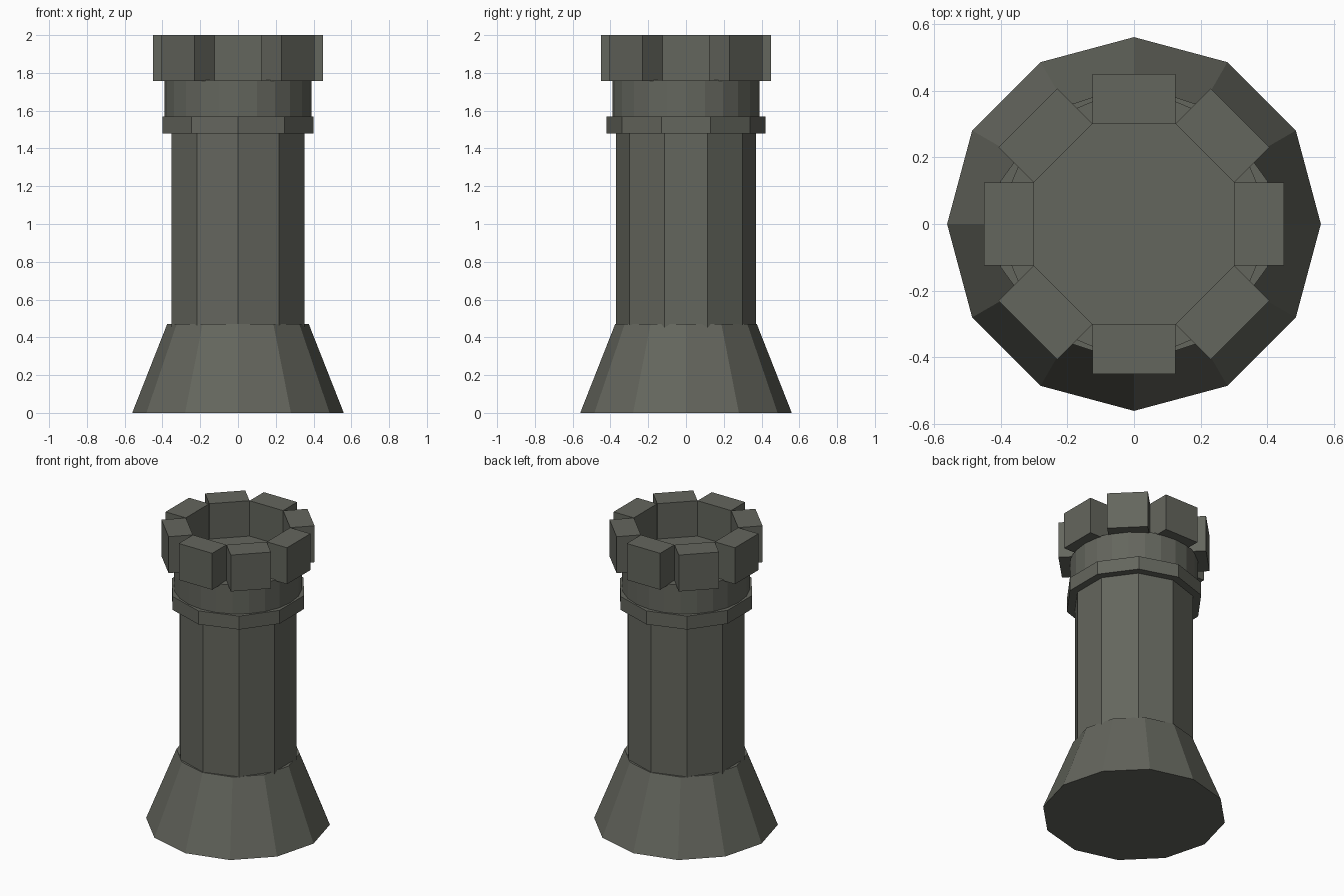
import bpy, math
from mathutils import Matrix, Vector

if "Cube" in bpy.data.objects:
    bpy.data.objects.remove(bpy.data.objects["Cube"])

stone = bpy.data.materials.new("dark stone")
stone.diffuse_color = (0.127, 0.132, 0.110, 1.0)
stone.use_nodes = True
stone.node_tree.nodes["Principled BSDF"].inputs["Base Color"].default_value = stone.diffuse_color


def drum(name, sides, r_bottom, r_top, z0, z1):
    """Flat-faced prism or cone with a corner pointing along +y."""
    bpy.ops.mesh.primitive_cone_add(vertices=sides, radius1=r_bottom, radius2=r_top,
                                    depth=z1 - z0, location=(0, 0, (z0 + z1) / 2))
    ob = bpy.context.object
    ob.name = name
    ob.data.materials.append(stone)
    return ob


# Flared foot, shaft, collar and neck
drum("flared_base", 12, 0.56, 0.375, 0.0, 0.47)
drum("shaft", 10, 0.37, 0.37, 0.40, 1.50)
drum("collar_ring", 10, 0.42, 0.42, 1.48, 1.57)
drum("neck", 24, 0.39, 0.39, 1.56, 1.763)

# Ring of eight battlement blocks, inner corners touching
INNER, OUTER, WIDTH = 0.30, 0.45, 0.248
for i in range(8):
    a = i * math.pi / 4
    r = (INNER + OUTER) / 2
    bpy.ops.mesh.primitive_cube_add(size=1, location=(r * math.cos(a), r * math.sin(a), 1.878),
                                    rotation=(0, 0, a))
    block = bpy.context.object
    block.name = f"battlement_{i + 1}"
    block.data.transform(Matrix.Diagonal(Vector((OUTER - INNER, WIDTH, 0.244, 1))))
    block.data.materials.append(stone)
